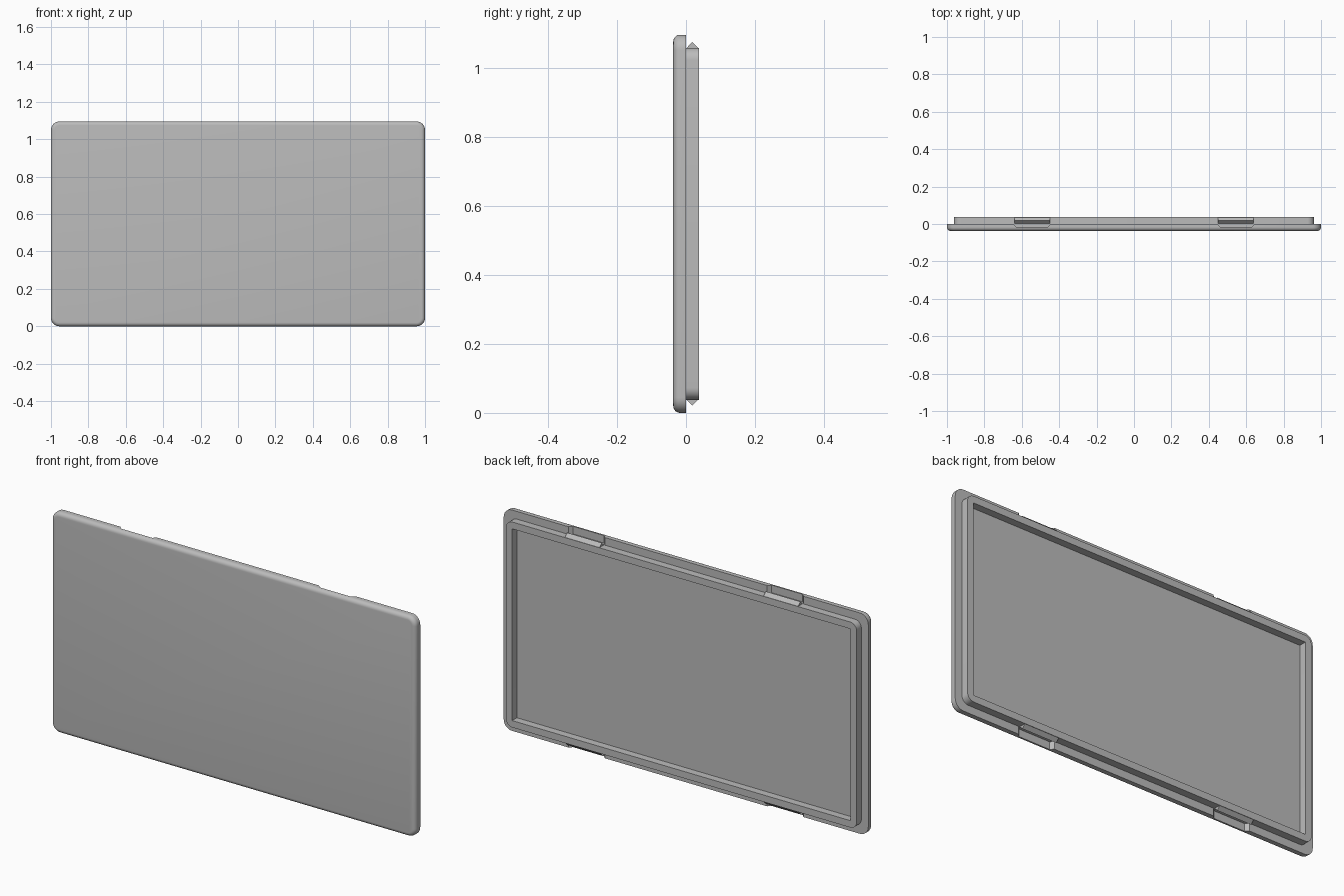
import bpy, bmesh, math

old = bpy.data.objects.get("Cube")
if old:
    bpy.data.objects.remove(old, do_unlink=True)

W, H, T = 2.0, 1.095, 0.037       # panel width, height, thickness
GAP, WALL = 0.038, 0.034          # lip setback and wall thickness
MID = H / 2
CLIP_X, CLIP_HALF = 0.545, 0.095

grey = bpy.data.materials.new("light grey plastic")
grey.use_nodes = True
colour = (0.5, 0.5, 0.5, 1)
grey.diffuse_color = colour
grey.node_tree.nodes["Principled BSDF"].inputs["Base Color"].default_value = colour


def make_object(name, bm):
    bmesh.ops.recalc_face_normals(bm, faces=bm.faces)
    mesh = bpy.data.meshes.new(name)
    bm.to_mesh(mesh)
    bm.free()
    mesh.materials.append(grey)
    obj = bpy.data.objects.new(name, mesh)
    bpy.context.collection.objects.link(obj)
    return obj


def rounded_loop(bm, inset, radius, y, steps=8):
    """Rounded rectangle in the xz plane, inset from the panel outline."""
    cx, cz = W / 2 - inset - radius, MID - inset - radius
    verts = []
    for i, (sx, sz) in enumerate(((1, 1), (-1, 1), (-1, -1), (1, -1))):
        for k in range(steps + 1):
            a = (i + k / steps) * math.pi / 2
            verts.append(bm.verts.new((sx * cx + radius * math.cos(a), y,
                                       MID + sz * cz + radius * math.sin(a))))
    return verts


def prism(name, points, axis_map, start, end):
    """Extrude a 2D outline between two offsets."""
    bm = bmesh.new()
    a, b = [[bm.verts.new(axis_map(u, v, s)) for u, v in points] for s in (start, end)]
    n = len(points)
    bm.faces.new(a)
    bm.faces.new(b)
    for i in range(n):
        bm.faces.new((a[i], a[(i + 1) % n], b[(i + 1) % n], b[i]))
    return make_object(name, bm)


# Cover: rounded front edge, flat back flange, raised lip and recessed floor
bm = bmesh.new()
fillet, corner = 0.02, 0.045
loops = []
for k in range(7):
    a = k / 6 * math.pi / 2
    d = fillet * (1 - math.sin(a))
    loops.append(rounded_loop(bm, d, corner - d, -T + fillet * (1 - math.cos(a))))
loops += [
    rounded_loop(bm, 0, corner, 0),
    rounded_loop(bm, GAP, 0.035, 0),
    rounded_loop(bm, GAP, 0.035, T),
    rounded_loop(bm, GAP + WALL, 0.001, T),
    rounded_loop(bm, GAP + WALL, 0.001, 0),
]
for p, q in zip(loops, loops[1:]):
    for i in range(len(p)):
        j = (i + 1) % len(p)
        bm.faces.new((p[i], p[j], q[j], q[i]))
bm.faces.new(loops[0])
bm.faces.new(loops[-1])
cover = make_object("cover_panel", bm)

# Release notches in the flange and snap clips on the lip
notch = [(-0.085, -0.015), (0.085, -0.015), (0.11, 0.01), (-0.11, 0.01)]
clip = [(0.002, -0.002), (0.002, 0), (0.018, 0.017), (0.035, 0), (0.035, -0.002)]
for sx, side in ((1, "left"), (-1, "right")):
    for sz, level in ((1, "top"), (-1, "bottom")):
        def place(u, v, s):
            return (sx * CLIP_X + u, v, MID + sz * (MID + s))
        cutter = prism("notch_cutter", notch, place, -GAP + 0.0005, 0.02)
        cutter.hide_render = True
        mod = cover.modifiers.new("notch", 'BOOLEAN')
        mod.operation = 'DIFFERENCE'
        mod.solver = 'EXACT'
        mod.object = cutter
        bpy.context.view_layer.objects.active = cover
        bpy.ops.object.modifier_apply(modifier=mod.name)
        bpy.data.objects.remove(cutter, do_unlink=True)

        def place_clip(u, v, s):
            return (sx * CLIP_X + s, u, MID + sz * (MID - GAP + v))
        prism(f"{level}_{side}_clip", clip, place_clip, -CLIP_HALF, CLIP_HALF)

# Smooth rounded edges, keep the hard ones
bpy.ops.object.select_all(action='DESELECT')
cover.select_set(True)
bpy.context.view_layer.objects.active = cover
bpy.ops.object.shade_smooth_by_angle(angle=math.radians(30))
